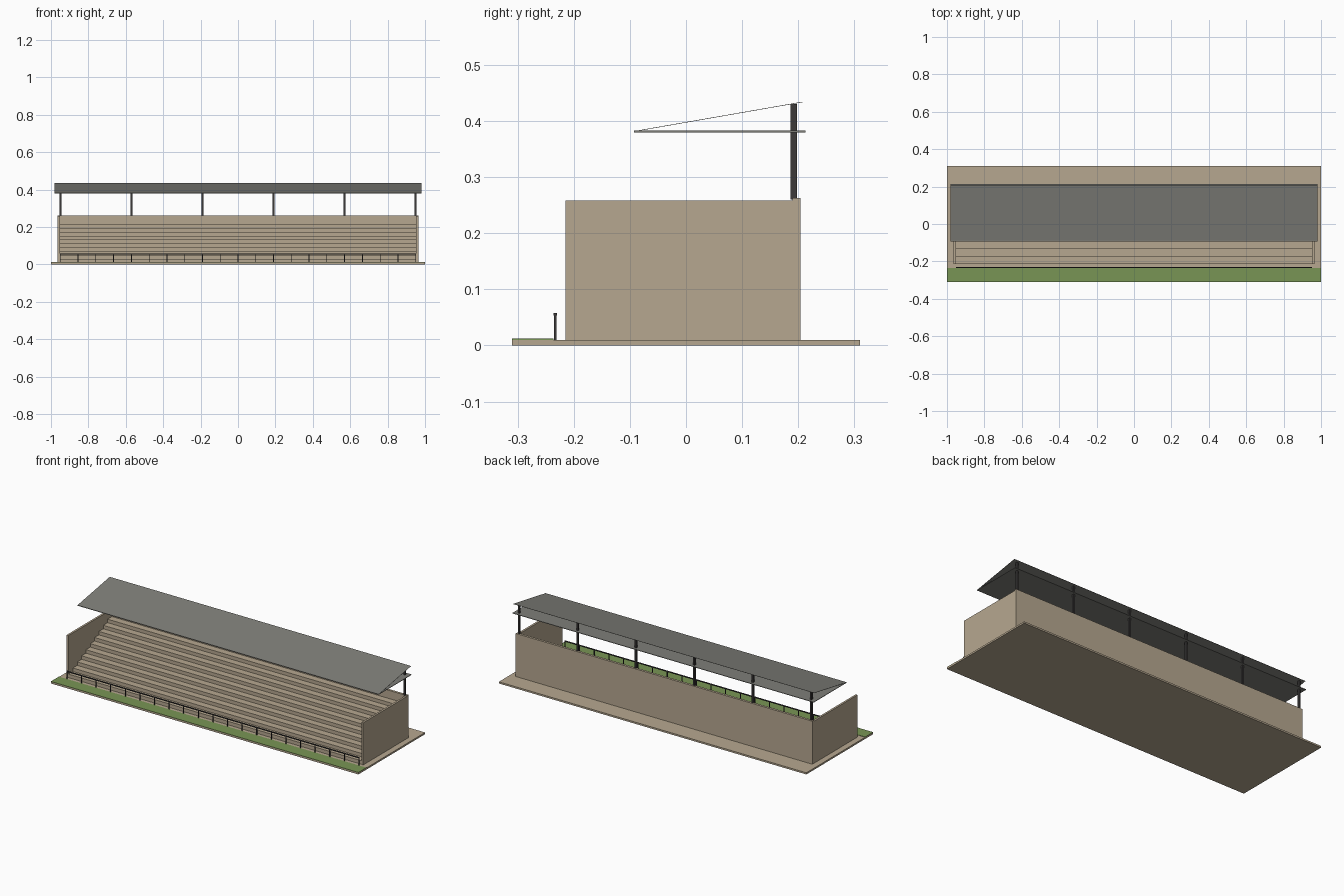
import bpy

if "Cube" in bpy.data.objects:
    bpy.data.objects.remove(bpy.data.objects["Cube"])


def material(name, rgb):
    m = bpy.data.materials.new(name)
    m.diffuse_color = (*rgb, 1)
    m.use_nodes = True
    m.node_tree.nodes["Principled BSDF"].inputs["Base Color"].default_value = m.diffuse_color
    return m


CONCRETE = material("tan concrete", (0.47, 0.39, 0.28))
GRASS = material("grass green", (0.19, 0.30, 0.09))
ROOF = material("roof grey", (0.21, 0.21, 0.19))
STEEL = material("dark steel", (0.045, 0.042, 0.042))


def mesh(name, verts, faces, mat):
    me = bpy.data.meshes.new(name)
    me.from_pydata(verts, [], faces)
    me.materials.append(mat)
    ob = bpy.data.objects.new(name, me)
    bpy.context.collection.objects.link(ob)
    return ob


def extrude_x(name, profile, x0, x1, mat):
    """Prism along x from a counter-clockwise (y, z) profile seen from +x."""
    n = len(profile)
    verts = [(x, y, z) for x in (x0, x1) for y, z in profile]
    faces = [tuple(reversed(range(n))), tuple(range(n, 2 * n))]
    faces += [(i, (i + 1) % n, (i + 1) % n + n, i + n) for i in range(n)]
    return mesh(name, verts, faces, mat)


def box(name, x, y, z, mat):
    return extrude_x(name, [(y[0], z[0]), (y[1], z[0]), (y[1], z[1]), (y[0], z[1])],
                     x[0], x[1], mat)


# Ground slab and grass strip
box("base_slab", (-1, 1), (-0.31, 0.31), (0, 0.01), CONCRETE)
box("grass_strip", (-1, 1), (-0.31, -0.236), (0.01, 0.012), GRASS)

# Stepped terrace
STEPS, Y0, Y1, RISE = 10, -0.213, 0.19, 0.0205
tread = (Y1 - Y0) / STEPS
profile = [(Y0, 0.01), (Y1, 0.01)]
for i in reversed(range(STEPS)):
    z = 0.01 + RISE * (i + 1)
    profile += [(Y0 + tread * (i + 1), z), (Y0 + tread * i, z)]
extrude_x("terrace_steps", profile, -0.953, 0.953, CONCRETE)

# Walls
box("back_wall", (-0.965, 0.965), (0.19, 0.204), (0.01, 0.263), CONCRETE)
for side, x in (("left", (-0.965, -0.953)), ("right", (0.953, 0.965))):
    box(side + "_wall", x, (-0.215, 0.19), (0.01, 0.258), CONCRETE)

# Roof posts
for i in range(6):
    x = -0.95 + 0.38 * i
    box(f"roof_post_{i + 1}", (x - 0.005, x + 0.005), (0.186, 0.198), (0.26, 0.43), STEEL)

# Roof: flat ceiling sheet below a thin sloped sheet
box("roof_ceiling", (-0.98, 0.98), (-0.093, 0.213), (0.380, 0.383), ROOF)
extrude_x("roof_slope", [(-0.093, 0.381), (0.208, 0.4335), (0.208, 0.4345), (-0.093, 0.382)],
          -0.98, 0.98, ROOF)

# Front railing
box("front_rail", (-0.952, 0.952), (-0.236, -0.230), (0.053, 0.058), STEEL)
for i in range(21):
    x = -0.95 + 0.095 * i
    box(f"rail_post_{i + 1}", (x - 0.002, x + 0.002), (-0.235, -0.231), (0.01, 0.054), STEEL)
